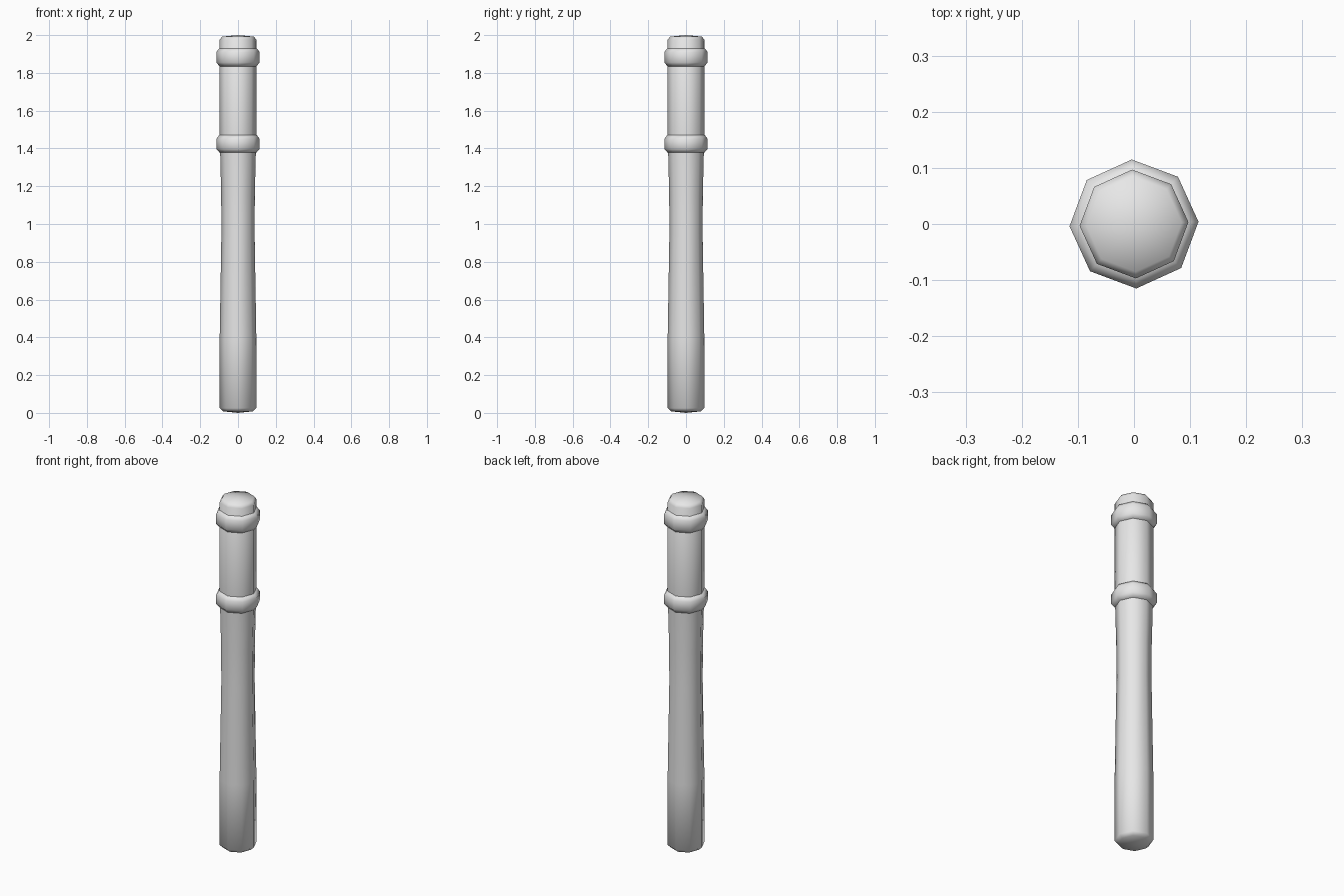
import bpy
import math

if "Cube" in bpy.data.objects:
    bpy.data.objects.remove(bpy.data.objects["Cube"], do_unlink=True)

SIDES = 8
TURN = math.radians(2)

grey = bpy.data.materials.new("plain_grey")
grey.use_nodes = True
grey.diffuse_color = (0.8, 0.8, 0.8, 1)
grey.node_tree.nodes["Principled BSDF"].inputs["Base Color"].default_value = (0.8, 0.8, 0.8, 1)


def lathe(name, profile, closed=False):
    """Turn a (radius, height) profile into an eight-sided solid; radius 0 makes a pole."""
    verts, rings, faces = [], [], []
    for r, z in profile:
        count = SIDES if r > 0 else 1
        start = len(verts)
        for i in range(count):
            a = TURN + math.tau * i / SIDES
            verts.append((r * math.cos(a), r * math.sin(a), z))
        rings.append([start + i % count for i in range(SIDES)])
    pairs = list(zip(rings, rings[1:]))
    if closed:
        pairs.append((rings[-1], rings[0]))
    for low, high in pairs:
        for i in range(SIDES):
            j = (i + 1) % SIDES
            quad = [low[i], low[j], high[j], high[i]]
            faces.append(list(dict.fromkeys(quad)))
    mesh = bpy.data.meshes.new(name)
    mesh.from_pydata(verts, [], faces)
    mesh.materials.append(grey)
    obj = bpy.data.objects.new(name, mesh)
    bpy.context.collection.objects.link(obj)
    bpy.ops.object.select_all(action="DESELECT")
    obj.select_set(True)
    bpy.context.view_layer.objects.active = obj
    bpy.ops.object.shade_smooth_by_angle(angle=math.radians(60))
    return obj


# Shaft with a slight waist and softened, gently domed ends
lathe("shaft", [
    (0, 0), (0.078, 0.008), (0.097, 0.025), (0.097, 0.4), (0.088, 0.95),
    (0.089, 1.15), (0.095, 1.4), (0.097, 1.47), (0.097, 1.975),
    (0.085, 1.992), (0, 2.0),
])


# Two raised collars with bevelled rims
def collar(name, bottom, top):
    lathe(name, [
        (0.08, bottom), (0.098, bottom), (0.115, bottom + 0.02),
        (0.115, top - 0.02), (0.1, top), (0.08, top),
    ], closed=True)


collar("middle_collar", 1.378, 1.47)
collar("upper_collar", 1.835, 1.93)
